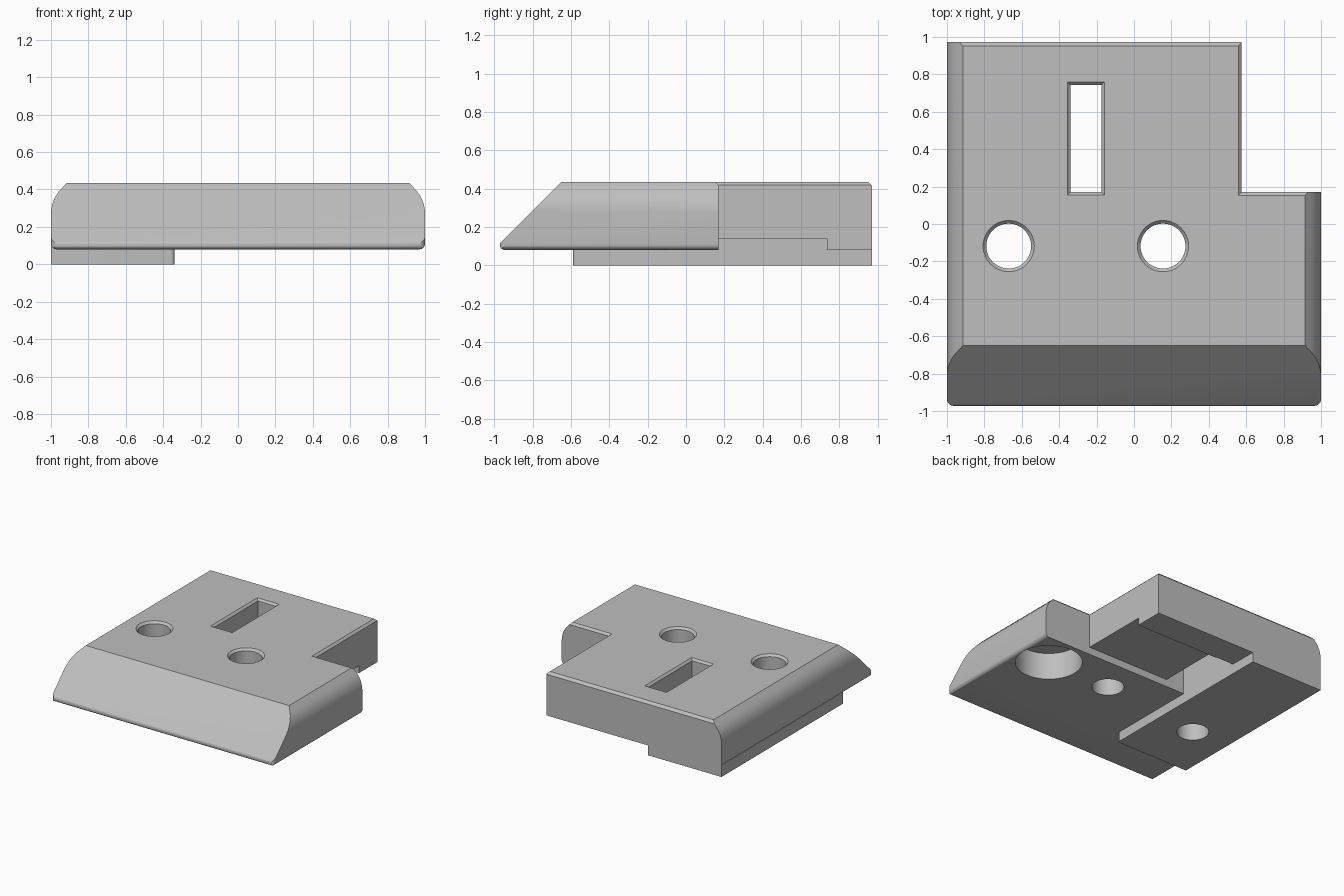
import bpy, bmesh
from math import sin, cos, radians, tau

if "Cube" in bpy.data.objects:
    bpy.data.objects.remove(bpy.data.objects["Cube"])

grey = bpy.data.materials.new("plain_grey")
grey.use_nodes = True
colour = (0.52, 0.52, 0.52, 1)
grey.diffuse_color = colour
grey.node_tree.nodes["Principled BSDF"].inputs["Base Color"].default_value = colour


def arc(cx, cy, r, start, end, steps=6):
    angles = [radians(start + (end - start) * i / steps) for i in range(steps + 1)]
    return [(cx + r * cos(a), cy + r * sin(a)) for a in angles]


def loft(name, rings):
    """Closed solid through equal-sized rings of points."""
    bm = bmesh.new()
    loops = [[bm.verts.new(p) for p in ring] for ring in rings]
    for low, high in zip(loops, loops[1:]):
        for i in range(len(low)):
            j = (i + 1) % len(low)
            bm.faces.new((low[i], low[j], high[j], high[i]))
    bm.faces.new(loops[0])
    bm.faces.new(loops[-1])
    bmesh.ops.recalc_face_normals(bm, faces=bm.faces)
    mesh = bpy.data.meshes.new(name)
    bm.to_mesh(mesh)
    bm.free()
    mesh.materials.append(grey)
    ob = bpy.data.objects.new(name, mesh)
    bpy.context.collection.objects.link(ob)
    return ob


def rect(x0, x1, y0, y1, grow=0):
    return [(x0 - grow, y0 - grow), (x1 + grow, y0 - grow),
            (x1 + grow, y1 + grow), (x0 - grow, y1 + grow)]


def upright(name, outline, z0, z1):
    return loft(name, [[(x, y, z) for x, y in outline] for z in (z0, z1)])


def flared(name, outline, chamfer):
    """Through cutter that widens at the top surface to leave a chamfer."""
    levels = ((-0.2, 0), (TOP - chamfer, 0), (TOP + chamfer, 2 * chamfer))
    return loft(name, [[(x, y, z) for x, y in outline(g)] for z, g in levels])


def combine(target, tool, operation):
    mod = target.modifiers.new(operation.lower(), "BOOLEAN")
    mod.operation, mod.solver, mod.object = operation, "EXACT", tool
    bpy.context.view_layer.objects.active = target
    bpy.ops.object.modifier_apply(modifier=mod.name)
    bpy.data.objects.remove(tool)


TOP, BASE, BACK = 0.435, 0.08, 0.972

# Block with rounded shoulders, seen along its length
half = arc(0.97, BASE + 0.03, 0.03, -90, 0) + arc(0.81, 0.27, 0.19, 0, 45) + [(0.915, TOP)]
section = half + [(-x, z) for x, z in reversed(half)]
body = loft("mount_block", [[(x, y, z) for x, z in section] for y in (-1.2, 1.2)])

# Sloping front, rounded lower lip and chamfered back edge
side = (arc(-0.947, BASE + 0.025, 0.025, 270, 135) + [(-0.65, TOP), (BACK - 0.02, TOP),
        (BACK, TOP - 0.02), (BACK, BASE)])
combine(body, loft("side_shape", [[(x, y, z) for y, z in side] for x in (-1.3, 1.3)]), "INTERSECT")

# Rounded front corners in plan
plan = (arc(-0.965, -0.937, 0.035, 180, 270) + arc(0.965, -0.937, 0.035, 270, 360)
        + [(1, 1.3), (-1, 1.3)])
combine(body, upright("plan_shape", plan, -0.3, 0.8), "INTERSECT")

# Raised foot underneath
foot = [(-1, -0.59)] + arc(-0.36, -0.57, 0.02, 270, 360) + [(-0.34, BACK), (-1, BACK)]
combine(body, upright("foot", foot, 0, 0.095), "UNION")

# Strap channel under the block and slot through it
combine(body, upright("strap_channel", rect(-0.25, 0.8, 0.17, 0.735), -0.2, 0.14), "DIFFERENCE")
combine(body, flared("strap_slot", lambda g: rect(-0.34, -0.175, 0.17, 0.742, g), 0.016),
        "DIFFERENCE")

# Missing back corner
combine(body, flared("corner_notch", lambda g: rect(0.575, 1.4, 0.17, 1.4, g), 0.017), "DIFFERENCE")

# Screw holes
for x in (-0.67, 0.155):
    combine(body, flared("screw_hole", lambda g: arc(x, -0.118, 0.12 + g, 0, 360 - 7.5, 47), 0.017),
            "DIFFERENCE")

# Blind round pocket in the underside
combine(body, upright("round_pocket", arc(0.73, -0.118, 0.25, 0, 360 - 7.5, 47), -0.2, 0.3),
        "DIFFERENCE")

bpy.ops.object.select_all(action="DESELECT")
body.select_set(True)
bpy.context.view_layer.objects.active = body
bpy.ops.object.shade_smooth_by_angle(angle=radians(28))
